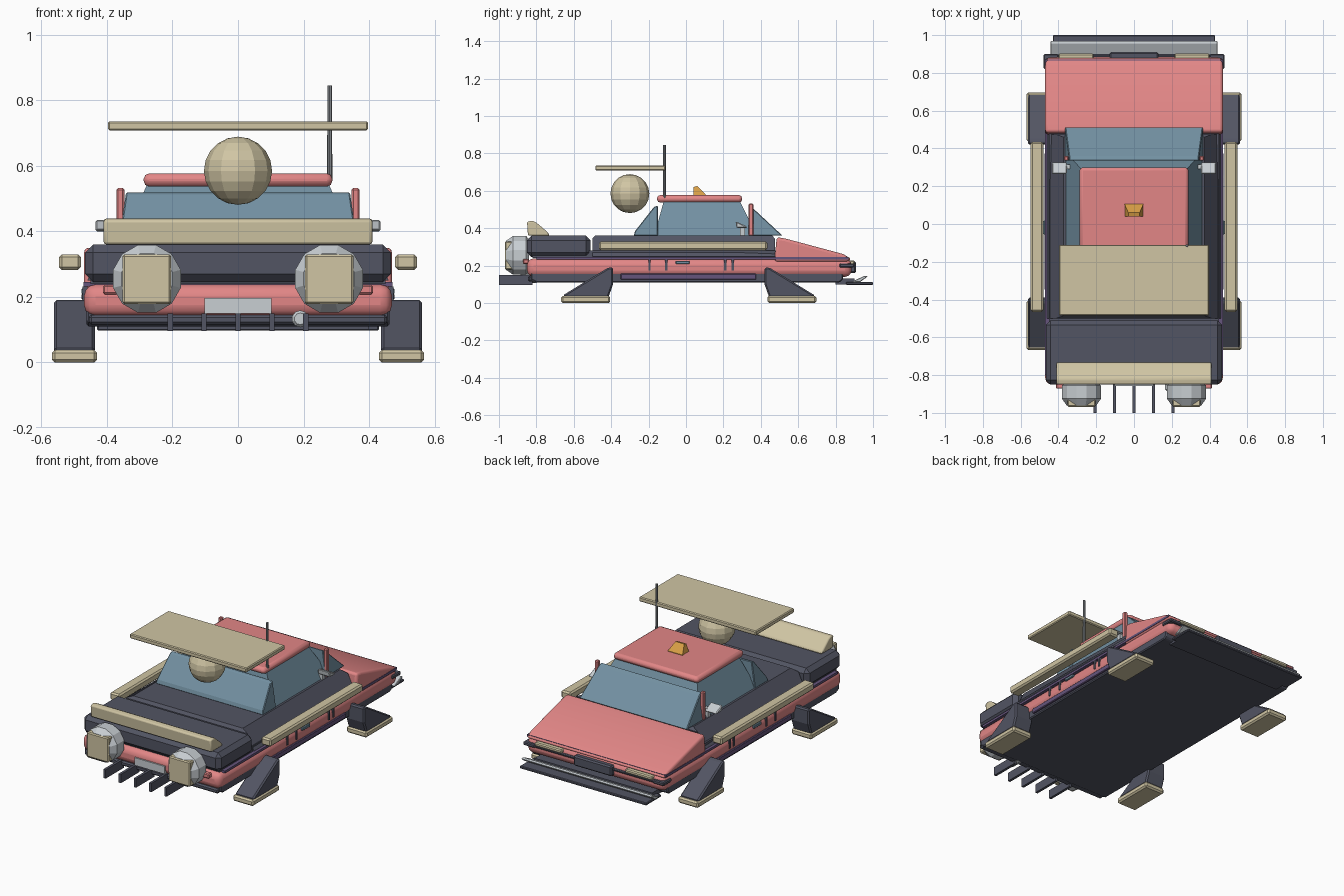
import bpy, bmesh, math
from mathutils import Matrix, Vector

if "Cube" in bpy.data.objects:
    bpy.data.objects.remove(bpy.data.objects["Cube"])


def material(name, rgb):
    m = bpy.data.materials.new(name)
    m.diffuse_color = (*rgb, 1)
    m.use_nodes = True
    m.node_tree.nodes["Principled BSDF"].inputs["Base Color"].default_value = m.diffuse_color
    return m


PINK = material("coral pink", (0.76, 0.24, 0.24))
DARK = material("dark slate", (0.085, 0.09, 0.125))
BEIGE = material("warm beige", (0.63, 0.56, 0.37))
BLUE = material("glass blue", (0.17, 0.28, 0.36))
GREY = material("light grey", (0.58, 0.62, 0.65))
STEEL = material("steel grey", (0.26, 0.28, 0.30))
PURPLE = material("dusky purple", (0.13, 0.09, 0.20))
ORANGE = material("amber", (0.68, 0.34, 0.06))


def finish(bm, name, mat, bevel=0, segs=1, smooth=False):
    bmesh.ops.recalc_face_normals(bm, faces=bm.faces)
    me = bpy.data.meshes.new(name)
    bm.to_mesh(me)
    bm.free()
    me.materials.append(mat)
    ob = bpy.data.objects.new(name, me)
    bpy.context.collection.objects.link(ob)
    if bevel:
        b = ob.modifiers.new("Bevel", 'BEVEL')
        b.width, b.segments = bevel, segs
    if smooth:
        bpy.ops.object.select_all(action='DESELECT')
        ob.select_set(True)
        bpy.context.view_layer.objects.active = ob
        bpy.ops.object.shade_smooth_by_angle()
    return ob


def box(name, mat, x, y, z, bevel=0, segs=1, smooth=False):
    """Box given by its (low, high) range on every axis."""
    lo, hi = Vector((x[0], y[0], z[0])), Vector((x[1], y[1], z[1]))
    bm = bmesh.new()
    bmesh.ops.create_cube(bm, size=1, matrix=Matrix.Translation((lo + hi) / 2)
                          @ Matrix.Diagonal((*(hi - lo), 1)))
    return finish(bm, name, mat, bevel, segs, smooth)


def prism(name, mat, pts, x0, x1, bevel=0, segs=1, smooth=False, taper=None):
    """Extrude a (y, z) side profile from x0 to x1; taper(z) scales x."""
    bm = bmesh.new()
    f = taper or (lambda z: 1)
    a = [bm.verts.new((x0 * f(z), y, z)) for y, z in pts]
    b = [bm.verts.new((x1 * f(z), y, z)) for y, z in pts]
    bm.faces.new(a)
    bm.faces.new(b)
    for i in range(len(pts)):
        j = (i + 1) % len(pts)
        bm.faces.new((a[i], a[j], b[j], b[i]))
    return finish(bm, name, mat, bevel, segs, smooth)


def lathe_y(name, mat, x, z, rings, n):
    """Closed solid along y from (y, radius) rings."""
    bm = bmesh.new()
    loops = [[bm.verts.new((x + r * math.cos(2 * math.pi * (i + .5) / n), y,
                            z + r * math.sin(2 * math.pi * (i + .5) / n)))
              for i in range(n)] for y, r in rings]
    for a, b in zip(loops, loops[1:]):
        for i in range(n):
            j = (i + 1) % n
            bm.faces.new((a[i], a[j], b[j], b[i]))
    bm.faces.new(loops[0])
    bm.faces.new(loops[-1])
    return finish(bm, name, mat)


def both(s, lo, hi):
    return tuple(sorted((s * lo, s * hi)))


# Lower hull: sill, painted body, trim line
prism("underbody", DARK, [(-.83, .18), (-.83, .125), (-.80, .11), (.82, .11), (.84, .125), (.84, .18)],
      -.462, .462, .006)
box("lower_body", PINK, (-.47, .47), (-.85, .885), (.14, .238), .035, 3, True)
box("trim_line", PURPLE, (-.472, .472), (-.80, .87), (.232, .246))
box("deck_base", DARK, (-.45, .45), (-.82, .5), (.24, .28))

# Upper body: rear deck block, centre deck with sloped shoulders, wedge hood
box("rear_deck", DARK, (-.467, .467), (-.85, -.51), (.245, .36), .025)
prism("centre_deck", DARK, [(-.50, .25), (-.50, .345), (-.485, .362), (.46, .362), (.475, .345), (.475, .25)],
      -.46, .46, taper=lambda z: 1 if z < .3 else (.9 if z < .35 else .81))
prism("hood", PINK, [(.475, .25), (.485, .352), (.53, .345), (.84, .262), (.885, .235), (.86, .22), (.475, .22)],
      -.47, .47, .022, 3, True)

# Glass house and roof
prism("cabin_glass", BLUE, [(-.17, .36), (-.12, .54), (.29, .54), (.38, .36)], -.36, .36,
      taper=lambda z: 1 - (z - .36) * 1.25)
prism("windshield", BLUE, [(.515, .36), (.50, .375), (.36, .505), (.335, .52), (.335, .36)], -.365, .365, .004,
      taper=lambda z: 1 - (z - .36) * .4)
prism("rear_window", BLUE, [(-.28, .36), (-.272, .385), (-.17, .515), (-.15, .52), (-.15, .36)], -.365, .365, .004,
      taper=lambda z: 1 - (z - .36) * .4)
box("roof", PINK, (-.288, .288), (-.155, .30), (.537, .577), .017, 2, True)
prism("beacon", ORANGE, [(.04, .57), (.04, .62), (.06, .625), (.105, .58), (.105, .57)], -.05, .05,
      taper=lambda z: 1 if z < .6 else .6)

# Dish ball, flat panel and aerial
bm = bmesh.new()
bmesh.ops.create_uvsphere(bm, u_segments=12, v_segments=10, radius=.104,
                          matrix=Matrix.Translation((0, -.30, .585)))
finish(bm, "ball", BEIGE)
box("flat_panel", BEIGE, (-.397, .397), (-.485, -.11), (.708, .736), .005)
bm = bmesh.new()
bmesh.ops.create_cone(bm, cap_ends=True, segments=8, radius1=.008, radius2=.007, depth=.285,
                      matrix=Matrix.Translation((.28, -.115, .703)))
finish(bm, "aerial", STEEL)

# Spoiler roll
prism("spoiler", BEIGE, [(-.85, .435), (-.845, .36), (-.73, .36), (-.735, .375), (-.80, .43), (-.82, .44)],
      -.41, .41, .014, 2, True)

# Side parts, repeated left and right
for s, side in ((-1, "left"), (1, "right")):
    box(side + "_rail", BEIGE, both(s, .48, .547), (-.465, .435), (.282, .33), .009)
    box(side + "_skirt", PURPLE, both(s, .44, .474), (-.35, .375), (.125, .157), .004)
    for i, y in enumerate((-.195, -.105, .21, .25)):
        box(f"{side}_door_seam_{i}", DARK, both(s, .46, .475), (y - .006, y + .006), (.175, .232))
    box(side + "_door_handle", BLUE, both(s, .46, .478), (-.055, .02), (.208, .226), .003)
    box(side + "_pillar", PINK, both(s, .347, .371), (.335, .36), (.36, .532), .005)
    prism(side + "_mirror", GREY, [(.27, .402), (.265, .437), (.325, .41), (.325, .40)],
          s * .355, s * .435, .006)
    box(side + "_mirror_stem", GREY, both(s, .34, .37), (.29, .315), (.36, .415))
    box(side + "_tail_light", PINK, both(s, .345, .412), (-.872, -.84), (.208, .236), .005)
    box(side + "_headlight", BEIGE, both(s, .215, .40), (.84, .902), (.205, .228), .006)
    box(side + "_bumper_end", DARK, both(s, .40, .478), (.82, .90), (.19, .212), .005)
    # Landing legs with foot pads
    for e, end in ((-1, "front"), (1, "back")):
        y = lambda d: .015 + e * d
        prism(f"{side}_{end}_leg", DARK,
              [(y(.405), .19), (y(.43), .19), (y(.675), .04), (y(.66), .03), (y(.43), .03), (y(.405), .10)],
              s * .437, s * .562, .008)
        box(f"{side}_{end}_foot", BEIGE, both(s, .43, .568), sorted((y(.42), y(.682))), (0, .038), .009)
    # Thruster drum with square cap
    lathe_y(side + "_thruster", GREY, s * .278, .255,
            [(-.84, .09), (-.855, .107), (-.925, .107), (-.962, .08)], 12)
    box(side + "_thruster_cap", BEIGE, both(s, .204, .352), (-.968, -.90), (.178, .33), .006)

# Fins, plate and exhaust at the tail end
for i in range(5):
    x = (i - 2) * .1035
    box(f"fin_{i}", DARK, (x - .008, x + .008), (-1.0, -.82), (.096, .15))
box("plate", GREY, (-.102, .102), (-.858, -.83), (.15, .197))
box("tail_bumper", DARK, (-.455, .455), (-.845, -.80), (.115, .145), .008)
lathe_y("exhaust", GREY, .19, .133, [(-.80, .026), (-.875, .026), (-.885, .018)], 10)

# Nose end: grille, splitter and its grey wing
box("grille", DARK, (-.13, .13), (.86, .91), (.16, .222), .008)
box("nose_strip", DARK, (-.455, .455), (.82, .893), (.19, .206), .005)
box("splitter", DARK, (-.43, .43), (.855, 1.0), (.097, .113), .004)
prism("splitter_wing", GREY, [(.89, .11), (.895, .118), (.955, .146), (.972, .142), (.93, .112)],
      -.442, .442, .003)
box("splitter_mount", DARK, (-.40, .40), (.80, .90), (.10, .13))
